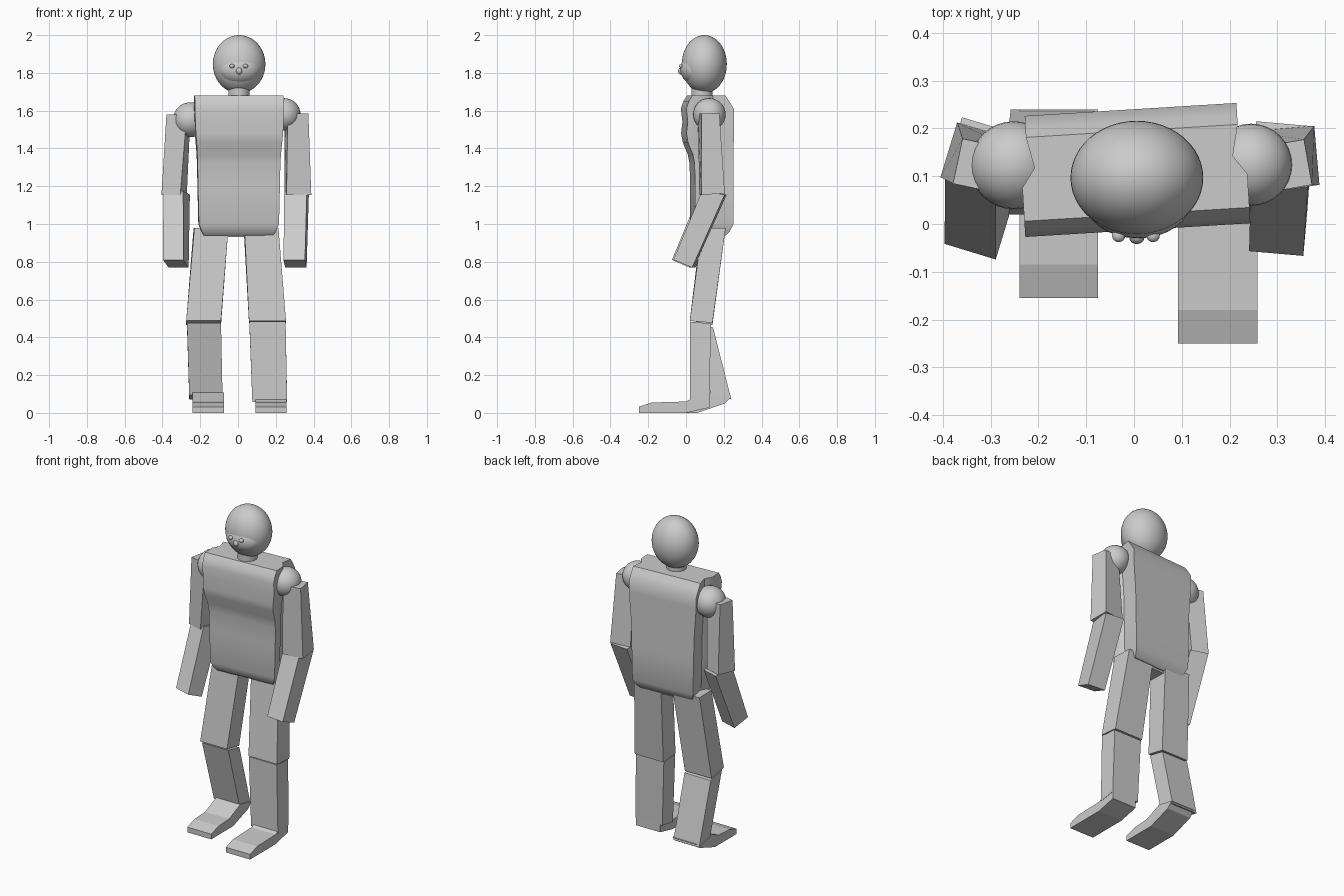
import bpy, bmesh, math
from mathutils import Vector, Matrix


def mesh_object(name, verts, faces, smooth=None):
    me = bpy.data.meshes.new(name)
    me.from_pydata(verts, [], faces)
    bm = bmesh.new()
    bm.from_mesh(me)
    bmesh.ops.recalc_face_normals(bm, faces=bm.faces)
    bm.to_mesh(me)
    bm.free()
    ob = bpy.data.objects.new(name, me)
    bpy.context.collection.objects.link(ob)
    if smooth:
        shade(ob, smooth)
    return ob


def shade(ob, angle):
    bpy.ops.object.select_all(action='DESELECT')
    ob.select_set(True)
    bpy.context.view_layer.objects.active = ob
    bpy.ops.object.shade_smooth_by_angle(angle=math.radians(angle))


def loft(name, rings, smooth=None):
    n = len(rings[0])
    faces = [tuple(range(n)), tuple(range((len(rings) - 1) * n, len(rings) * n))]
    for r in range(len(rings) - 1):
        for i in range(n):
            j = (i + 1) % n
            faces.append((r * n + i, r * n + j, (r + 1) * n + j, (r + 1) * n + i))
    return mesh_object(name, [v for ring in rings for v in ring], faces, smooth)


def limb(name, *sections):
    # each section: centre, half width, half depth, turn about z, rise of the back edge
    rings = []
    for c, hx, hy, turn, rise in sections:
        rot = Matrix.Rotation(math.radians(turn), 3, 'Z')
        rings.append([Vector(c) + rot @ Vector((sx * hx, sy * hy, sy * rise))
                      for sx, sy in ((-1, -1), (1, -1), (1, 1), (-1, 1))])
    return loft(name, rings)


def ball(name, loc, size, seg=32):
    bpy.ops.mesh.primitive_uv_sphere_add(segments=seg, ring_count=seg // 2, location=loc)
    ob = bpy.context.object
    ob.name = name
    ob.scale = size
    bpy.ops.object.shade_smooth()
    return ob


# Torso: (z, front y, back y, width factor), turned slightly about z
rows = [(0.94, 0.07, 0.20, 0.78), (0.96, 0.05, 0.22, 0.83), (1.0, 0.035, 0.24, 0.9),
        (1.2, 0.035, 0.24, 0.92), (1.32, 0.032, 0.24, 0.93), (1.37, 0.022, 0.24, 0.94),
        (1.43, -0.003, 0.24, 0.96), (1.48, -0.012, 0.24, 0.98), (1.54, -0.005, 0.24, 0.99),
        (1.61, -0.013, 0.24, 1.0), (1.65, 0.0, 0.215, 1.0), (1.68, 0.02, 0.195, 1.0)]
turn = Matrix.Translation((0, 0.12, 0)) @ Matrix.Rotation(math.radians(3.5), 4, 'Z')
rings = []
for z, yf, yb, k in rows:
    side = [(0.236, yf), (0.236, 0.09), (0.208, 0.13), (0.222, yb)]
    ring = [(x * k, y) for x, y in side] + [(-x * k, y) for x, y in reversed(side)]
    rings.append([turn @ Vector((x, y - 0.12, z)) for x, y in ring])
loft("torso", rings, 35)

# Pelvis under the torso
limb("pelvis", ((-0.01, 0.14, 0.93), 0.13, 0.05, 3, 0), ((-0.01, 0.14, 1.0), 0.15, 0.07, 3, 0))

# Neck
bpy.ops.mesh.primitive_cylinder_add(vertices=32, radius=0.056, depth=0.08, location=(0.005, 0.085, 1.69))
bpy.context.object.name = "neck"
shade(bpy.context.object, 35)

# Head with a shallow face mask, eyes and nose
ball("head", (0.006, 0.097, 1.846), (0.139, 0.119, 0.154), 48)
ball("face", (0.008, 0.05, 1.82), (0.112, 0.08, 0.083))
for side in (-1, 1):
    ball("eye", (0.004 + side * 0.036, -0.024, 1.836), (0.014, 0.014, 0.011), 16)
ball("nose", (0.006, -0.028, 1.81), (0.016, 0.014, 0.018), 16)

# Shoulders
ball("right_shoulder", (0.245, 0.124, 1.58), (0.086, 0.086, 0.086))
ball("left_shoulder", (-0.252, 0.123, 1.552), (0.092, 0.092, 0.092))

# Arms
limb("right_upper_arm", ((0.31, 0.12, 1.585), 0.055, 0.048, 10, 0),
     ((0.317, 0.138, 1.158), 0.066, 0.062, 5, 0.004))
limb("right_forearm", ((0.31, 0.15, 1.165), 0.06, 0.06, -5, -0.01),
     ((0.302, -0.012, 0.79), 0.057, 0.05, -5, -0.02))
limb("left_upper_arm", ((-0.315, 0.12, 1.58), 0.055, 0.048, -12, 0),
     ((-0.338, 0.14, 1.158), 0.052, 0.06, -17, 0.004))
limb("left_forearm", ((-0.325, 0.15, 1.165), 0.055, 0.06, -17, -0.01),
     ((-0.329, -0.012, 0.79), 0.056, 0.048, -17, -0.02))

# Legs
limb("right_thigh", ((0.122, 0.145, 0.98), 0.09, 0.062, 2, 0), ((0.156, 0.08, 0.482), 0.098, 0.06, 0, -0.005))
limb("right_shin", ((0.156, 0.076, 0.478), 0.096, 0.056, 0, -0.005), ((0.168, 0.072, 0.065), 0.092, 0.052, 0, 0.008))
limb("left_thigh", ((-0.143, 0.145, 0.98), 0.09, 0.062, 2, 0), ((-0.182, 0.08, 0.477), 0.092, 0.06, 0, -0.012))
limb("left_shin", ((-0.18, 0.088, 0.465), 0.09, 0.055, 0, -0.012), ((-0.17, 0.186, 0.083), 0.088, 0.054, 0, -0.012))


# Feet: side profiles swept across the width
def foot(name, profile, x0, x1):
    loft(name, [[(x, y, z) for y, z in profile] for x in (x0, x1)])


foot("right_foot", [(-0.25, 0), (-0.25, 0.032), (-0.18, 0.055), (0.0, 0.06), (0.03, 0.075),
                    (0.124, 0.075), (0.124, 0.028), (0.0, 0)], 0.092, 0.258)
foot("left_foot", [(-0.155, 0), (-0.155, 0.032), (-0.085, 0.055), (0.02, 0.06), (0.13, 0.108),
                   (0.24, 0.085), (0.205, 0.05), (0.06, 0)], -0.24, -0.075)
